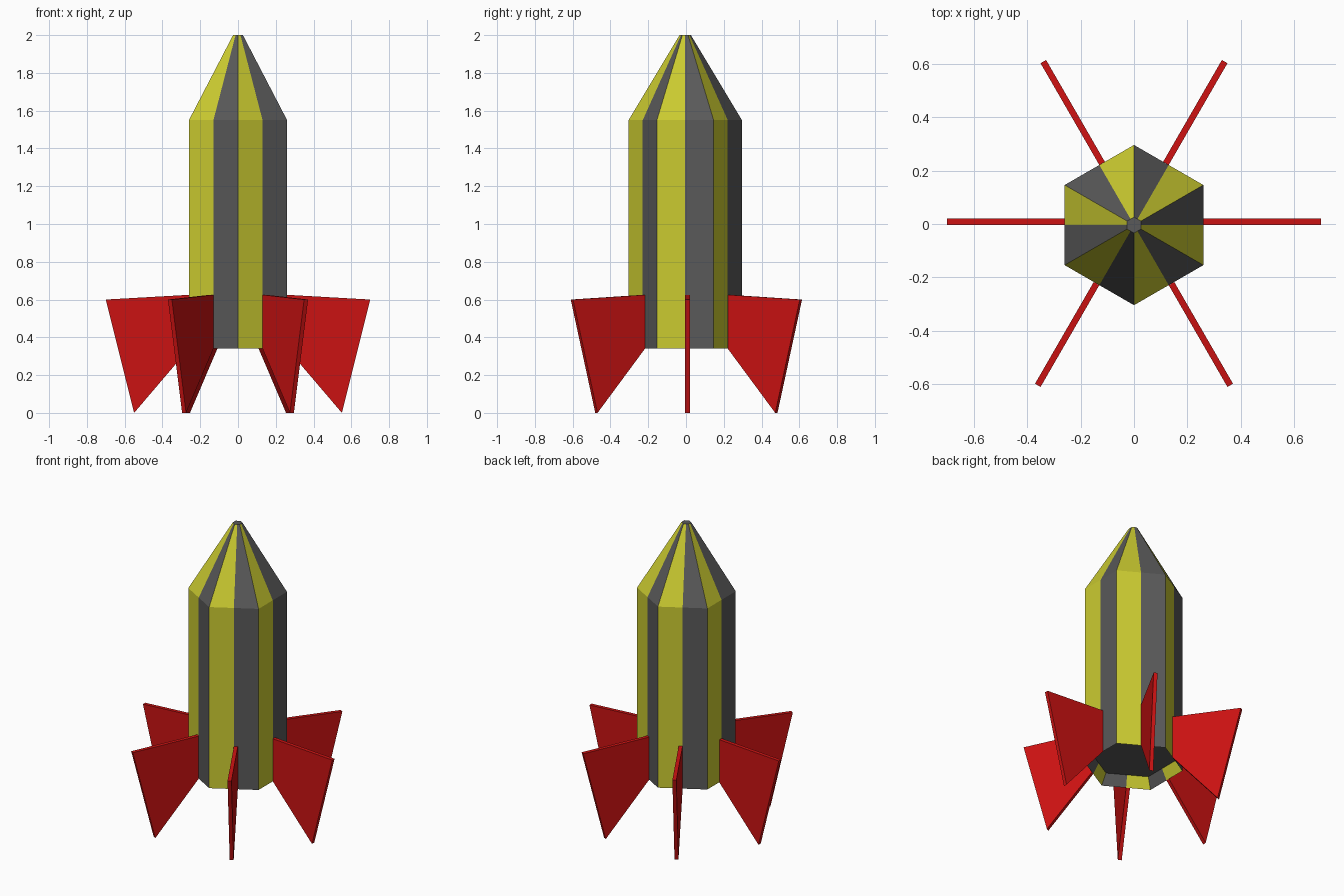
import bpy, bmesh
from math import sin, cos, pi, radians
from mathutils import Matrix

if "Cube" in bpy.data.objects:
    bpy.data.objects.remove(bpy.data.objects["Cube"])

AXIS_Y = -0.004


def material(name, rgb):
    m = bpy.data.materials.new(name)
    m.diffuse_color = (*rgb, 1)
    m.use_nodes = True
    m.node_tree.nodes["Principled BSDF"].inputs["Base Color"].default_value = m.diffuse_color
    return m


yellow = material("yellow", (0.60, 0.60, 0.03))
grey = material("dark_grey", (0.10, 0.10, 0.10))
red = material("red", (0.60, 0.006, 0.006))


def finish(bm, name, mats):
    bmesh.ops.recalc_face_normals(bm, faces=bm.faces)
    mesh = bpy.data.meshes.new(name)
    bm.to_mesh(mesh)
    bm.free()
    for m in mats:
        mesh.materials.append(m)
    ob = bpy.data.objects.new(name, mesh)
    ob.location.y = AXIS_Y
    bpy.context.collection.objects.link(ob)
    return ob


# Hull: hexagonal rings with every side split in half for the stripes.
# The first ring is the ceiling of the shallow recess under the hull.
profile = [(0.26, 0.41), (0.30, 0.34), (0.30, 1.55), (0.03, 2.0)]
bm = bmesh.new()
rings = []
for r, z in profile:
    ring = []
    for k in range(12):
        a = -pi / 2 + k * pi / 6
        rad = r if k % 2 == 0 else r * cos(pi / 6)
        ring.append(bm.verts.new((rad * cos(a), rad * sin(a), z)))
    rings.append(ring)
for lo, hi in zip(rings, rings[1:]):
    for k in range(12):
        n = (k + 1) % 12
        f = bm.faces.new((lo[k], lo[n], hi[n], hi[k]))
        f.material_index = k % 2
for ring in (rings[0], rings[-1]):
    bm.faces.new(ring).material_index = 1
finish(bm, "hull", [yellow, grey])

# Fins: one flat plate profile (radius, height), thickened to one side
fin_profile = [(0.26, 0.34), (0.55, 0.0), (0.70, 0.60), (0.26, 0.625)]
for i in range(6):
    # left-hand fins mirror the right-hand ones
    angle = radians((-60, 0, 60)[i % 3])
    side = 1 if i < 3 else -1
    bm = bmesh.new()
    face = bm.faces.new([bm.verts.new((r, 0, z)) for r, z in fin_profile])
    ext = bmesh.ops.extrude_face_region(bm, geom=[face], use_keep_orig=True)
    moved = [g for g in ext["geom"] if isinstance(g, bmesh.types.BMVert)]
    bmesh.ops.translate(bm, verts=moved, vec=(0, 0.024, 0))
    turn = Matrix.Diagonal((side, 1, 1, 1)) @ Matrix.Rotation(angle, 4, 'Z')
    bmesh.ops.transform(bm, matrix=turn, verts=bm.verts)
    finish(bm, f"fin_{i + 1}", [red])
